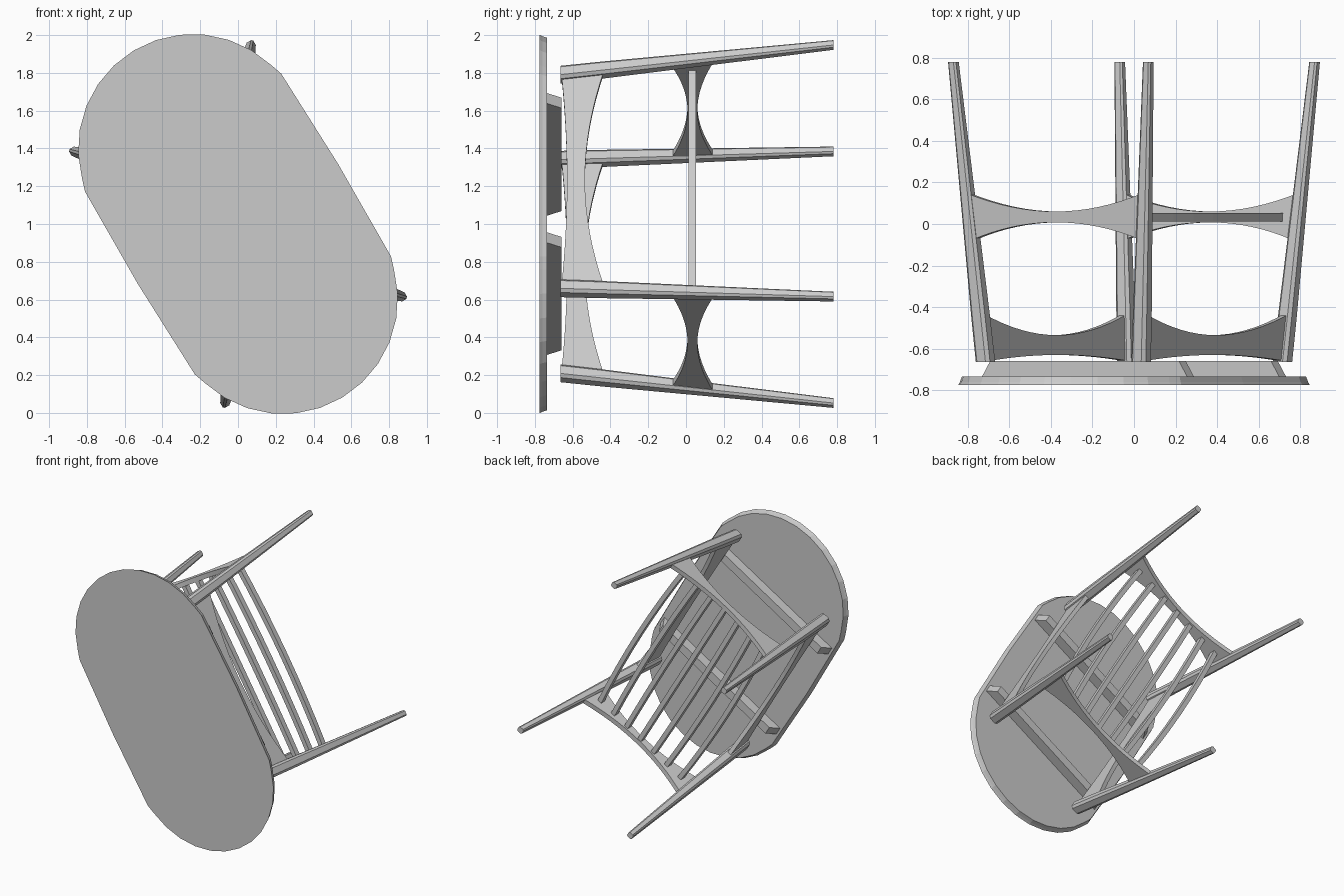
import bpy, bmesh, math

if "Cube" in bpy.data.objects:
    bpy.data.objects.remove(bpy.data.objects["Cube"])

# table lies on its side: u = long axis, v = short axis, y = away from the top
S, C = math.sin(math.radians(31)), math.cos(math.radians(31))


def P(u, v, y):
    return (S * u + C * v, y, 1 - C * u + S * v)


def loft(name, rings):
    """Capped skin through equal-length closed rings of (u, v, y)."""
    bm = bmesh.new()
    vs = [[bm.verts.new(P(*p)) for p in r] for r in rings]
    n = len(vs[0])
    for a, b in zip(vs, vs[1:]):
        for i in range(n):
            j = (i + 1) % n
            bm.faces.new((a[i], a[j], b[j], b[i]))
    bm.faces.new(vs[0])
    bm.faces.new(vs[-1])
    bmesh.ops.recalc_face_normals(bm, faces=bm.faces)
    me = bpy.data.meshes.new(name)
    bm.to_mesh(me)
    bm.free()
    ob = bpy.data.objects.new(name, me)
    bpy.context.collection.objects.link(ob)
    return ob


# tabletop: rounded-end outline with slightly bulged long sides
half = [(0, 0.618), (0.565, 0.606)]
for i in range(13):
    a = math.radians(74 - 148 * i / 12)
    half.append((0.465 + 0.607 * math.cos(a), 0.607 * math.sin(a)))
half.append((0.565, -0.606))
outline = half + [(-u, -v) for u, v in half]
loft("tabletop", [[(u, v, -0.775) for u, v in outline],
                  [(u * 0.993, v * 0.988, -0.76) for u, v in outline],
                  [(u * 0.985, v * 0.975, -0.735) for u, v in outline]])

# battens under the top with slanted ends
for su in (-1, 1):
    def section(y, h):
        return [(su * 0.43 + a * 0.032, b * h, y)
                for a, b in ((-1, -1), (1, -1), (1, 1), (-1, 1))]
    loft("batten", [section(-0.738, 0.578), section(-0.66, 0.53)])


# centre of a splayed leg at depth y
def leg_at(y):
    t = (y + 0.665) / 1.445
    return 0.66 + 0.117 * t, 0.437 + 0.11 * t


# tapered chamfered legs
def leg_ring(su, sv, y, h):
    u, v = leg_at(y)
    c = h * 0.6
    sq = [(h, -c), (h, c), (c, h), (-c, h), (-h, c), (-h, -c), (-c, -h), (c, -h)]
    return [(su * u + a, sv * v + b, y) for a, b in sq]


for su in (-1, 1):
    for sv in (-1, 1):
        loft("leg", [leg_ring(su, sv, -0.665, 0.04), leg_ring(su, sv, -0.45, 0.039),
                     leg_ring(su, sv, 0.78, 0.022)])


# arched rails following the slope of the legs
def rail(name, side, along_u, y_top, y_bot, thick, n=16):
    rings = []
    for i in range(n + 1):
        s = -1 + 2 * i / n
        ring = []
        for (end, mid), ds in ((y_top, (-1, 1)), (y_bot, (1, -1))):
            y = mid + (end - mid) * s * s
            u, v = leg_at(y)
            for d in ds:
                o = d * thick / 2
                ring.append((s * u, side * v + o, y) if along_u
                            else (side * u + o, s * v, y))
        rings.append(ring)
    loft(name, rings)


for side in (-1, 1):
    rail("long_apron", side, True, (-0.66, -0.63), (-0.43, -0.535), 0.03)
    rail("end_stretcher", side, False, (-0.08, 0.008), (0.15, 0.06), 0.035)

# seven shelf slats between the stretchers, the outer ones bowed outward
for k in range(-3, 4):
    rings = []
    for i in range(9):
        s = -1 + i / 4
        v = k * 0.132 * (1 + 0.08 * (1 - s * s))
        rings.append([(s * 0.717, v + d * 0.017, y)
                      for d, y in ((-1, 0.012), (1, 0.012), (1, 0.054), (-1, 0.054))])
    loft("shelf_slat", rings)
